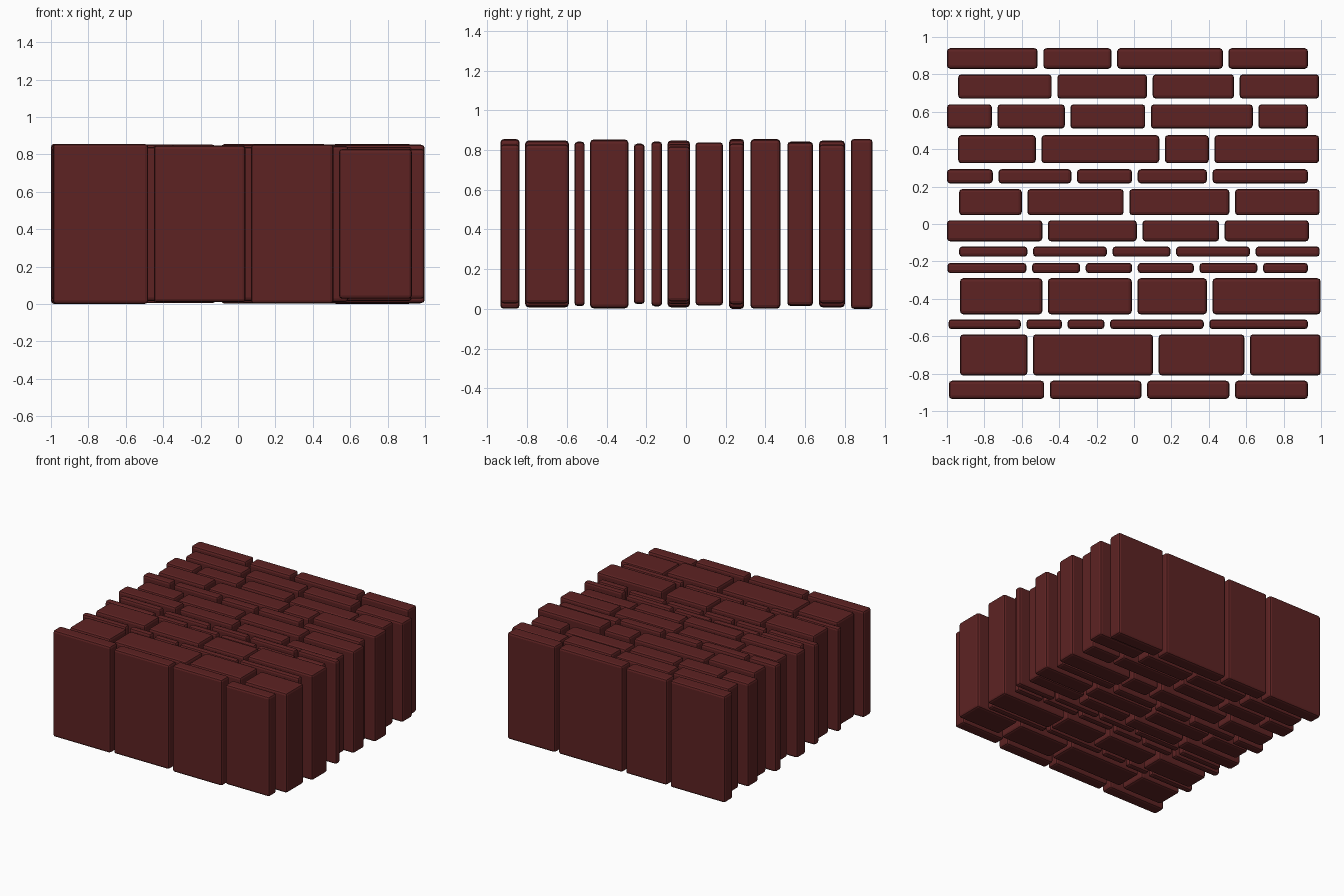
import bpy, bmesh, random

random.seed(4)

brick_red = bpy.data.materials.new("dark brick red")
brick_red.diffuse_color = (0.11, 0.0165, 0.0165, 1)

GAP = 0.03      # joint between neighbouring bricks
MID_Z = 0.428   # every brick is centred on this height

# course: y min, y max, x start, x end, joint centres, tallest half height, right brick half height
COURSES = [
    (0.83, 0.94, -1.00, 0.93, (-0.50, -0.105, 0.49), 0.428, 0.427),
    (0.67, 0.80, -0.94, 0.99, (-0.425, 0.085, 0.55), 0.42, 0.40),
    (0.51, 0.64, -1.00, 0.93, (-0.745, -0.355, 0.075, 0.65), 0.414, 0.41),
    (0.325, 0.475, -0.94, 0.99, (-0.51, 0.15, 0.415), 0.427, 0.425),
    (0.217, 0.293, -1.00, 0.93, (-0.74, -0.32, 0.005, 0.405), 0.428, 0.405),
    (0.047, 0.187, -0.935, 0.993, (-0.585, -0.04, 0.525), 0.411, 0.41),
    (-0.093, 0.02, -1.00, 0.935, (-0.475, 0.03, 0.47), 0.42, 0.39),
    (-0.175, -0.12, -0.935, 0.993, (-0.555, -0.13, 0.21, 0.635), 0.415, 0.413),
    (-0.263, -0.208, -0.998, 0.93, (-0.56, -0.273, 0.005, 0.335, 0.675), 0.404, 0.402),
    (-0.483, -0.29, -0.93, 0.998, (-0.475, 0.003, 0.405), 0.425, 0.423),
    (-0.562, -0.51, -0.992, 0.93, (-0.59, -0.37, -0.143, 0.388), 0.414, 0.412),
    (-0.81, -0.59, -0.93, 0.998, (-0.555, 0.117, 0.605), 0.42, 0.40),
    (-0.935, -0.838, -0.99, 0.93, (-0.465, 0.055, 0.525), 0.427, 0.40),
]


def brick(bm, x0, x1, y0, y1, half):
    """One upright block."""
    verts = bmesh.ops.create_cube(bm, size=1)["verts"]
    bmesh.ops.scale(bm, vec=(x1 - x0, y1 - y0, 2 * half), verts=verts)
    bmesh.ops.translate(bm, vec=((x0 + x1) / 2, (y0 + y1) / 2, MID_Z), verts=verts)


# One object per course of bricks
for number, (y0, y1, xa, xb, joints, tallest, last) in enumerate(COURSES, 1):
    starts = [xa] + [j + GAP / 2 for j in joints]
    ends = [j - GAP / 2 for j in joints] + [xb]
    bm = bmesh.new()
    for i, (s, e) in enumerate(zip(starts, ends)):
        if i == len(starts) - 1:
            half = last
        elif i == 0:
            half = tallest
        else:
            half = tallest - random.uniform(0, 0.018)
        brick(bm, s, e, y0, y1, half)
    # Worn brick edges
    bmesh.ops.bevel(bm, geom=bm.edges[:], offset=min(0.017, (y1 - y0) * 0.32),
                    segments=2, profile=0.5, affect='EDGES')
    mesh = bpy.data.meshes.new(f"brick_course_{number}")
    bm.to_mesh(mesh)
    bm.free()
    mesh.materials.append(brick_red)
    bpy.context.collection.objects.link(bpy.data.objects.new(mesh.name, mesh))
